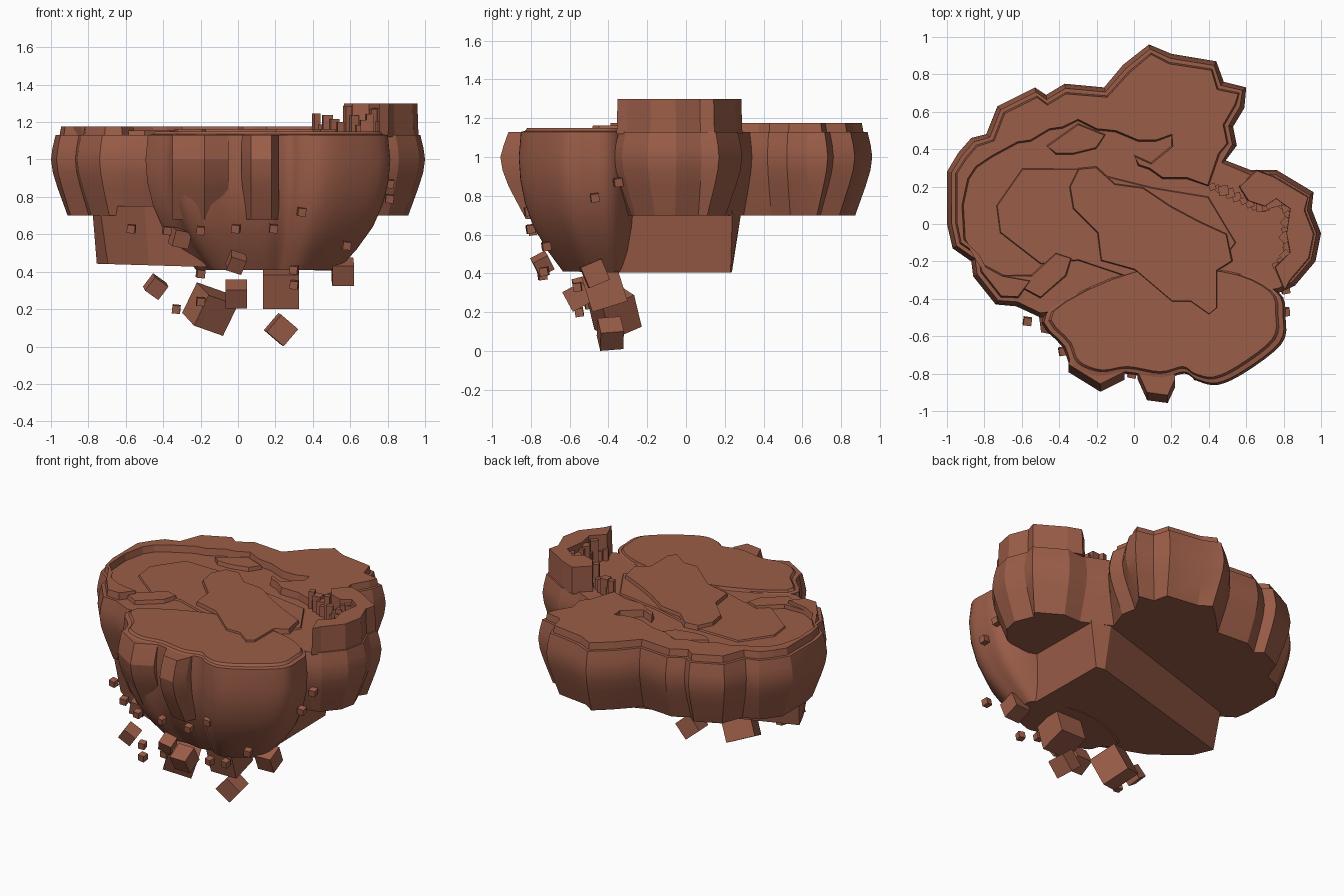
import bpy, bmesh, math, random
from mathutils import Vector, Matrix

if "Cube" in bpy.data.objects:
    bpy.data.objects.remove(bpy.data.objects["Cube"])

random.seed(4)
rock = bpy.data.materials.new("brown_rock")
rock.diffuse_color = (0.33, 0.11, 0.065, 1)
rock.use_nodes = True
rock.node_tree.nodes["Principled BSDF"].inputs["Base Color"].default_value = rock.diffuse_color


def finish(bm, name):
    bmesh.ops.recalc_face_normals(bm, faces=bm.faces)
    me = bpy.data.meshes.new(name)
    bm.to_mesh(me)
    bm.free()
    ob = bpy.data.objects.new(name, me)
    me.materials.append(rock)
    bpy.context.collection.objects.link(ob)
    return ob


def smooth(ob, degrees):
    bpy.context.view_layer.objects.active = ob
    ob.select_set(True)
    bpy.ops.object.shade_smooth_by_angle(angle=math.radians(degrees))
    ob.select_set(False)


def inset(pts, d):
    """Shift a clockwise outline inwards by d."""
    out = []
    for i, p in enumerate(pts):
        a, b = Vector(pts[i - 1]), Vector(pts[(i + 1) % len(pts)])
        t = (b - a).normalized()
        out.append((p[0] + t.y * d, p[1] - t.x * d))
    return out


def scaled(pts, s, c):
    return [(c[0] + (x - c[0]) * s, c[1] + (y - c[1]) * s) for x, y in pts]


def loft(name, rings):
    """Join (z, outline) rings from top to bottom and cap both ends."""
    bm = bmesh.new()
    loops = [[bm.verts.new((x, y, z)) for x, y in pts] for z, pts in rings]
    n = len(loops[0])
    for a, b in zip(loops, loops[1:]):
        for i in range(n):
            j = (i + 1) % n
            bm.faces.new((a[i], a[j], b[j], b[i]))
    caps = [bm.faces.new(loops[0]), bm.faces.new(loops[-1])]
    bmesh.ops.triangulate(bm, faces=caps)
    return finish(bm, name)


def plate(name, pts, top, bottom, slope=0.01):
    return loft(name, [(top, inset(pts, slope)), (bottom, pts)])


def rounded(pts, n=4):
    """Closed smooth curve through the points."""
    out = []
    m = len(pts)
    for i in range(m):
        a, b, c, d = (Vector(pts[(i + k) % m]) for k in (-1, 0, 1, 2))
        for k in range(n):
            t = k / n
            p = 0.5 * (2*b + (c-a)*t + (2*a-5*b+4*c-d)*t*t + (3*b-a-3*c+d)*t**3)
            out.append((p.x, p.y))
    return out


# Upper slab: left, back and right lobes
back = [(-.5, -.5), (-.63, -.44), (-.74, -.43), (-.86, -.28), (-.87, -.2), (-.97, -.13),
        (-1, 0), (-1, .28), (-.94, .38), (-.87, .46), (-.79, .48), (-.73, .63),
        (-.53, .73), (-.47, .69), (-.37, .75), (-.16, .73), (-.06, .85), (.08, .96),
        (.2, .91), (.44, .87), (.48, .76), (.6, .73), (.59, .62), (.53, .52),
        (.55, .42), (.49, .34)]
right = [(.62, .29), (.76, .29), (.96, .17), (.95, .08), (1, -.05), (.97, -.2), (.86, -.33), (.77, -.37)]
slab = back + right
smooth(loft("upper_slab", [(z, inset(slab, d)) for z, d in
            ((1.13, .025), (1.06, .008), (1.0, 0), (.93, .01), (.85, .035), (.70, .09))]), 16)

# Rounded front bowl with a slightly raised top
bowl = rounded([(.5, -.25), (.77, -.36), (.81, -.5), (.79, -.64), (.6, -.79), (.45, -.86), (.34, -.84),
                (.27, -.8), (.14, -.83), (-.05, -.8), (-.2, -.82), (-.33, -.77), (-.38, -.66),
                (-.48, -.48), (0, -.25)])
c = (.15, -.32)
smooth(loft("front_bowl", [(z, scaled(bowl, s, c)) for z, s in
       ((1.15, .92), (1.135, .94), (1.13, .98), (1.0, 1), (.88, .985), (.76, .94), (.64, .86), (.52, .73), (.41, .58))]), 35)

# Faceted buttresses on the front
for k, pts in enumerate(([(-.08, -.55), (-.05, -.82), (-.18, -.885), (-.35, -.78), (-.3, -.55)],
                         [(.2, -.6), (.22, -.86), (.18, -.945), (.07, -.93), (.02, -.82), (.03, -.6)])):
    shift = lambda d: [(x, y + d if y < -.7 else y) for x, y in pts]
    smooth(loft(f"front_buttress_{k}", [(z, shift(d)) for z, d in
                ((1.13, .03), (1.06, .005), (1.0, -.012), (.93, 0), (.85, .03), (.68, .12))]), 18)

# Lower wedge of rock, tapering with a sloped underside
core = [(-.5, -.48), (-.74, -.3), (-.78, -.09), (.42, .29), (.55, .24), (.56, -.42), (.4, -.6), (-.1, -.62)]
ob = loft("lower_rock", [(.75, core), (.42, inset(core, .055))])
for v in ob.data.vertices:
    if v.co.z < .5:
        v.co.z -= .03 * v.co.x

# Raised crescent and back terrace following the outer edge
rim_inner = [(.4, .2), (.28, .24), (.15, .24), (.08, .29), (.02, .31), (.0, .37), (.09, .33), (.2, .42), (.2, .47),
             (.12, .44), (.02, .44), (-.1, .49), (-.2, .5), (-.3, .55), (-.38, .51), (-.45, .5), (-.55, .44),
             (-.62, .43), (-.75, .36), (-.84, .3), (-.88, .24), (-.91, .1), (-.9, -.08), (-.83, -.2),
             (-.7, -.27), (-.55, -.3)]
plate("back_rim", inset(back, .045)[1:] + rim_inner, 1.175, 1.12)
plate("back_ledge", [(-.47, .42), (-.3, .54), (-.15, .48), (-.2, .4), (-.32, .37), (-.42, .37)], 1.155, 1.12)

# Left hook-shaped step, wide floor step and central patch
plate("left_step", [(-.5, -.4), (-.72, -.28), (-.55, -.27), (-.42, -.15), (-.33, -.18), (-.36, -.28)], 1.155, 1.12)
plate("floor_step", [(-.5, -.22), (-.72, -.05), (-.74, .1), (-.6, .3), (-.3, .3), (.1, .2), (.4, .15),
                     (.55, -.1), (.4, -.3), (0, -.3), (-.3, -.2)], 1.14, 1.12)
plate("central_patch", [(-.18, -.2), (-.2, -.05), (-.33, .08), (-.35, .2), (-.3, .3), (-.2, .31), (-.1, .22),
                        (.05, .2), (.2, .1), (.35, .02), (.5, -.05), (.53, -.2), (.45, -.25), (.45, -.45),
                        (.4, -.49), (.3, -.42), (.2, -.42), (0, -.25)], 1.162, 1.12)

# Tall wall round the right lobe
wall_inner = [(.75, -.23), (.83, -.15), (.81, -.05), (.83, .08), (.76, .13), (.7, .09), (.61, .12)]
wall = [(.56, .2)] + inset(right, .035) + wall_inner
plate("right_wall", wall, 1.3, 1.12, .006)


def block(name, loc, size, rot):
    bm = bmesh.new()
    bmesh.ops.create_cube(bm, size=1)
    bm.transform(Matrix.Diagonal((*size, 1)))
    ob = finish(bm, name)
    ob.location, ob.rotation_euler = loc, rot


# Crags along the inside of the wall, carrying on to the left of it
crag_line = wall_inner + [(.5, .18), (.41, .21)]
for a, b in zip(crag_line, crag_line[1:]):
    for k in range(3):
        p = Vector(a).lerp(Vector(b), (k + .5) / 3)
        h = random.uniform(.06, .165)
        w = random.uniform(.03, .055)
        block("wall_crag", (p.x - .006, p.y - .006, 1.12 + h / 2), (w, w, h), (0, 0, random.random()))

# Large loose boulders below: x, y, z, size, tilt x, y, z
for x, y, z, s, rx, ry, rz in ((-.15, -.37, .20, .185, .4, .3, .5), (.23, -.42, .32, .19, .3, 0, 0),
                               (.23, -.39, .09, .12, .1, .7, .2), (-.01, -.56, .28, .115, .5, 0, 0),
                               (-.44, -.53, .32, .09, .3, .6, .3), (.56, -.47, .40, .115, .4, 0, .05),
                               (-.01, -.74, .45, .085, .5, .3, .2), (-.31, -.62, .58, .09, .2, .2, .3)):
    block("boulder", (x, y, z), (s, s, s), (rx, ry, rz))

# Small pebbles drifting off the front face
for x, y, z in ((-.57, -.52, .63), (-.2, -.79, .62), (-.01, -.8, .63), (.19, -.8, .63), (.34, -.81, .72),
                (.58, -.72, .54), (.81, -.47, .79), (.81, -.35, .87), (.30, -.73, .41), (.30, -.56, .33),
                (-.2, -.74, .39), (-.2, -.5, .24), (-.33, -.55, .2), (-.38, -.68, .62)):
    block("pebble", (x, y, z), (.043,) * 3, (.15, .1, random.uniform(-.2, .2)))
